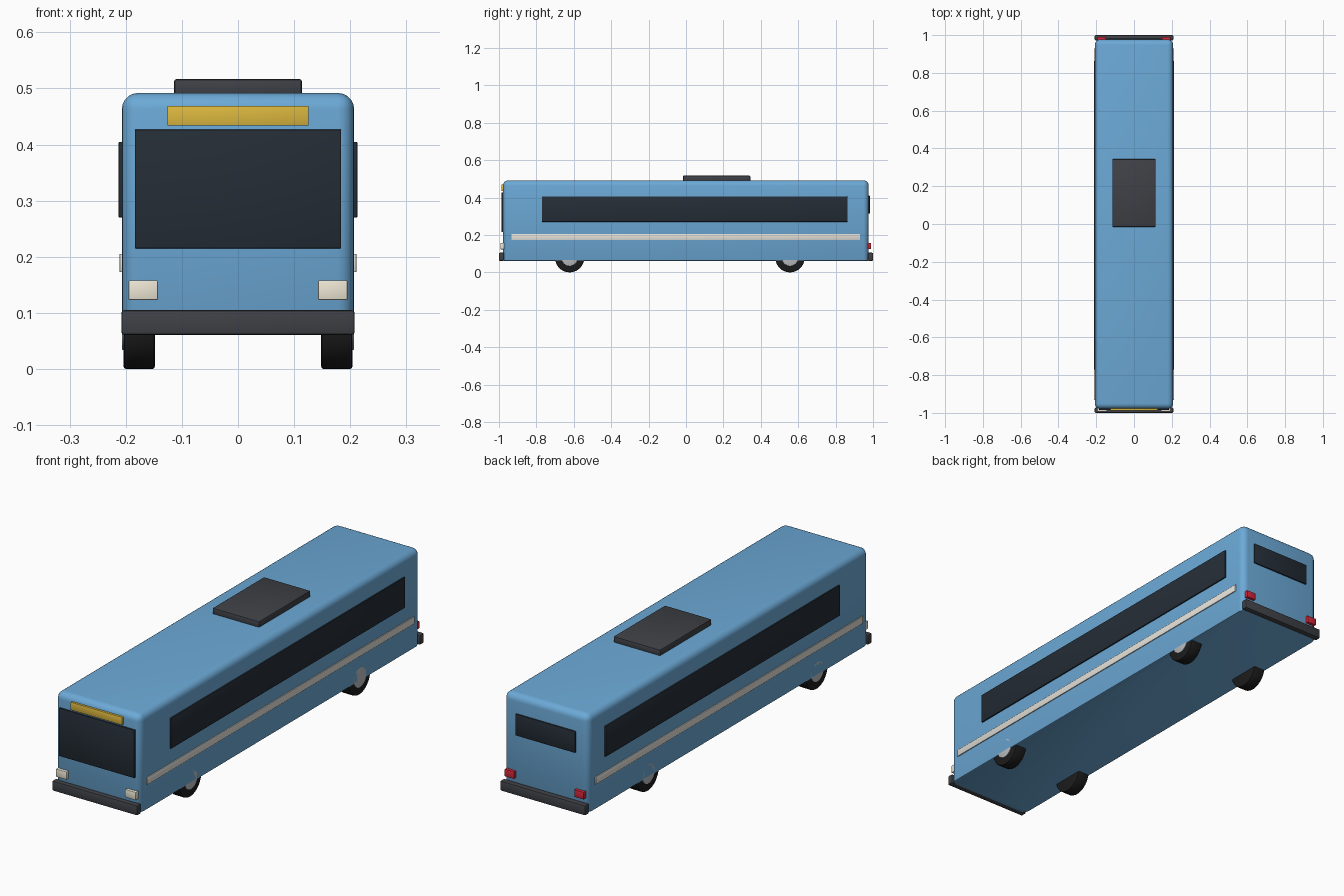
import bpy, bmesh, math

if "Cube" in bpy.data.objects:
    bpy.data.objects.remove(bpy.data.objects["Cube"])


def material(name, rgb):
    m = bpy.data.materials.new(name)
    m.diffuse_color = (*rgb, 1)
    m.use_nodes = True
    m.node_tree.nodes["Principled BSDF"].inputs["Base Color"].default_value = m.diffuse_color
    return m


BLUE = material("blue_paint", (0.15, 0.40, 0.68))
GLASS = material("dark_glass", (0.018, 0.026, 0.037))
TRIM = material("dark_trim", (0.05, 0.053, 0.062))
CREAM = material("cream_lens", (0.85, 0.80, 0.66))
STRIPE = material("pale_stripe", (0.78, 0.76, 0.70))
YELLOW = material("yellow_sign", (0.72, 0.48, 0.05))
RED = material("red_lens", (0.65, 0.02, 0.04))
RUBBER = material("rubber", (0.012, 0.012, 0.013))
METAL = material("hub_metal", (0.50, 0.51, 0.53))


def finish(bm, name, mat):
    bmesh.ops.recalc_face_normals(bm, faces=bm.faces)
    me = bpy.data.meshes.new(name)
    bm.to_mesh(me)
    bm.free()
    ob = bpy.data.objects.new(name, me)
    bpy.context.collection.objects.link(ob)
    me.materials.append(mat)
    bpy.ops.object.select_all(action='DESELECT')
    bpy.context.view_layer.objects.active = ob
    ob.select_set(True)
    bpy.ops.object.shade_smooth_by_angle(angle=math.radians(35))
    return ob


def box_mesh(x, y, z):
    bm = bmesh.new()
    bmesh.ops.create_cube(bm, size=1)
    for v in bm.verts:
        for i, (a, b) in enumerate((x, y, z)):
            v.co[i] = a if v.co[i] < 0 else b
    return bm


def box(name, x, y, z, mat, bevel=0.002, segments=2):
    bm = box_mesh(x, y, z)
    bmesh.ops.bevel(bm, geom=bm.edges[:], offset=bevel, segments=segments,
                    profile=0.5, affect='EDGES')
    return finish(bm, name, mat)


def cylinder(name, x, y, z, r, mat, bevel):
    # cylinder along x, with rounded rims
    bm = bmesh.new()
    bmesh.ops.create_cone(bm, cap_ends=True, segments=40, radius1=r, radius2=r,
                          depth=x[1] - x[0])
    rims = [e for e in bm.edges if abs(e.verts[0].co.z - e.verts[1].co.z) < 1e-5]
    bmesh.ops.bevel(bm, geom=rims, offset=bevel, segments=2, profile=0.5, affect='EDGES')
    for v in bm.verts:
        a, b, c = v.co
        v.co = ((x[0] + x[1]) / 2 + c, y + a, z + b)
    return finish(bm, name, mat)


# Body shell: generous rounding on roof and corners, tight at the floor
Z0, Z1 = 0.062, 0.492
bm = box_mesh((-0.207, 0.207), (-0.979, 0.977), (Z0, Z1))
upper = [e for e in bm.edges if max(v.co.z for v in e.verts) > Z1 - 0.01]
bmesh.ops.bevel(bm, geom=upper, offset=0.029, segments=5, profile=0.5, affect='EDGES')
floor = [e for e in bm.edges if all(v.co.z < Z0 + 1e-4 for v in e.verts)]
bmesh.ops.bevel(bm, geom=floor, offset=0.005, segments=2, profile=0.5, affect='EDGES')
finish(bm, "body", BLUE)

# Front and rear fittings
box("windshield", (-0.184, 0.184), (-0.986, -0.96), (0.215, 0.427), GLASS)
box("destination_sign", (-0.126, 0.126), (-0.987, -0.96), (0.434, 0.469), YELLOW, 0.001)
box("rear_window", (-0.146, 0.146), (0.96, 0.983), (0.315, 0.41), GLASS)
box("front_bumper", (-0.208, 0.208), (-1.0, -0.972), (0.061, 0.105), TRIM, 0.005)
box("rear_bumper", (-0.208, 0.208), (0.972, 1.0), (0.061, 0.105), TRIM, 0.005)

# Roof unit
box("roof_unit", (-0.114, 0.114), (-0.016, 0.344), (0.485, 0.517), TRIM, 0.005)

# Mirrored parts
for s, side in ((-1, "left"), (1, "right")):
    def span(a, b):
        return tuple(sorted((s * a, s * b)))

    box(side + "_side_window", span(0.2, 0.213), (-0.77, 0.863), (0.27, 0.405), GLASS)
    box(side + "_stripe", span(0.2, 0.211), (-0.933, 0.93), (0.173, 0.205), STRIPE, 0.001)
    box(side + "_headlight", span(0.143, 0.195), (-0.992, -0.96), (0.123, 0.158), CREAM)
    box(side + "_taillight", span(0.147, 0.193), (0.96, 0.99), (0.125, 0.157), RED)
    for y, end in ((-0.622, "front"), (0.556, "rear")):
        cylinder(f"{end}_{side}_wheel", span(0.148, 0.204), y, 0.078, 0.078, RUBBER, 0.005)
        cylinder(f"{end}_{side}_hub", span(0.19, 0.207), y, 0.078, 0.044, METAL, 0.002)
